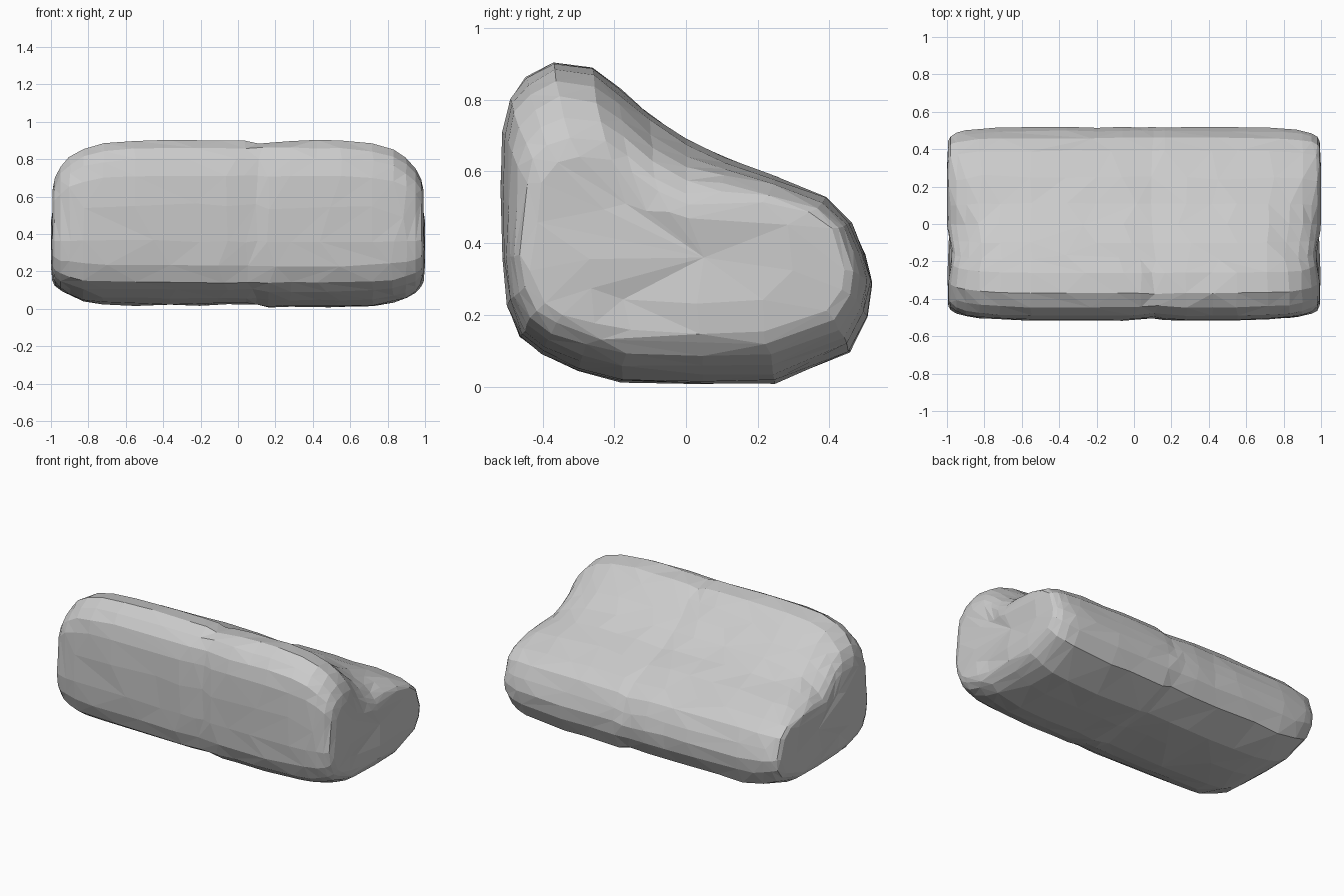
import bpy, bmesh, math, random
from mathutils import Vector

if "Cube" in bpy.data.objects:
    bpy.data.objects.remove(bpy.data.objects["Cube"], do_unlink=True)
random.seed(4)

# Cross-section (y, z): tall front lobe, sloping seat, wedge-shaped rear
PROFILE = [(-.18, .015), (-.30, .045), (-.40, .09), (-.46, .14), (-.497, .23),
           (-.51, .36), (-.515, .55), (-.51, .71), (-.49, .80), (-.445, .86),
           (-.37, .90), (-.26, .885), (-.19, .83), (-.10, .755), (0, .69),
           (.11, .635), (.25, .585), (.39, .525), (.46, .455), (.498, .37),
           (.517, .29), (.505, .20), (.455, .10), (.25, .012), (.05, .008)]
# Rounded ends: distance from the middle, depth scale, height scale
ENDS = [(.55, 1, 1), (.72, .99, .97), (.83, .975, .91), (.90, .95, .82),
        (.95, .915, .72), (.98, .87, .61), (.993, .80, .51), (1, .45, .28)]
CENTRE_Z = .38


def bump(value, width):
    return math.exp(-(value / width) ** 2)


def section_point(y, z, depth, height):
    """Shrink a profile point towards the end; rear and base stay squarer."""
    rear = min(1, max(0, y / .4))
    if z > CENTRE_Z:
        keep_y, keep_z = 1 - .45 * rear, 1 - .6 * rear
    else:
        keep_y, keep_z = .7, .72
    return y * depth ** keep_y, CENTRE_Z + (z - CENTRE_Z) * height ** keep_z


def place(x, y, z):
    """Add the creases and a little unevenness to a surface point."""
    # Shallow seam over the front and top, bending slightly
    seam = bump(x - .04 - .09 * z, .06) if z > .2 else 0
    y += .012 * seam if y < -.4 else 0
    z -= .015 * seam if y > -.4 else 0
    # Base sits a touch higher on one half
    if z < .1 and x < .15:
        z += .012
    # Dip in the seat and vertical crease in both ends, behind the tall lobe
    if abs(x) > .7:
        if z > .5:
            z -= .03 * bump(y + .04, .12) * min(1, (abs(x) - .7) / .2)
        x *= 1 - .025 * bump(y + .16, .09) * min(1, max(0, (z - .1) / .15))
    rough = .006
    return Vector((x + random.uniform(-rough, rough) * (abs(x) < .93),
                   y + random.uniform(-rough, rough) * .5,
                   max(0, z + random.uniform(-rough, rough) * .8)))


def build_body():
    bm = bmesh.new()
    middle = [(x / 100, 1, 1) for x in (-36, -20, -6, 4, 10, 16, 28, 42)]
    stations = [(-x, a, b) for x, a, b in reversed(ENDS)] + middle + ENDS
    rings = []
    for x, depth, height in stations:
        rings.append([bm.verts.new(place(x, *section_point(y, z, depth, height)))
                      for y, z in PROFILE])
    count = len(PROFILE)
    for a, b in zip(rings, rings[1:]):
        for i in range(count):
            j = (i + 1) % count
            bm.faces.new((a[i], a[j], b[j], b[i]))
    # Close both ends with a fan around a central point
    for ring in (rings[0], rings[-1]):
        hub = bm.verts.new(Vector((ring[0].co.x, .05, CENTRE_Z - .02)))
        for i in range(count):
            bm.faces.new((ring[i], ring[(i + 1) % count], hub))
    bmesh.ops.triangulate(bm, faces=bm.faces[:])
    bmesh.ops.recalc_face_normals(bm, faces=bm.faces[:])
    mesh = bpy.data.meshes.new("seat_body")
    bm.to_mesh(mesh)
    bm.free()
    obj = bpy.data.objects.new("seat_body", mesh)
    bpy.context.collection.objects.link(obj)
    return obj


body = build_body()

# Irregular facets
facets = body.modifiers.new("facets", "DECIMATE")
facets.ratio = .75

# Plain grey
grey = bpy.data.materials.new("plain grey")
grey.use_nodes = True
colour = (.6, .6, .6, 1)
grey.diffuse_color = colour
grey.node_tree.nodes["Principled BSDF"].inputs["Base Color"].default_value = colour
body.data.materials.append(grey)
